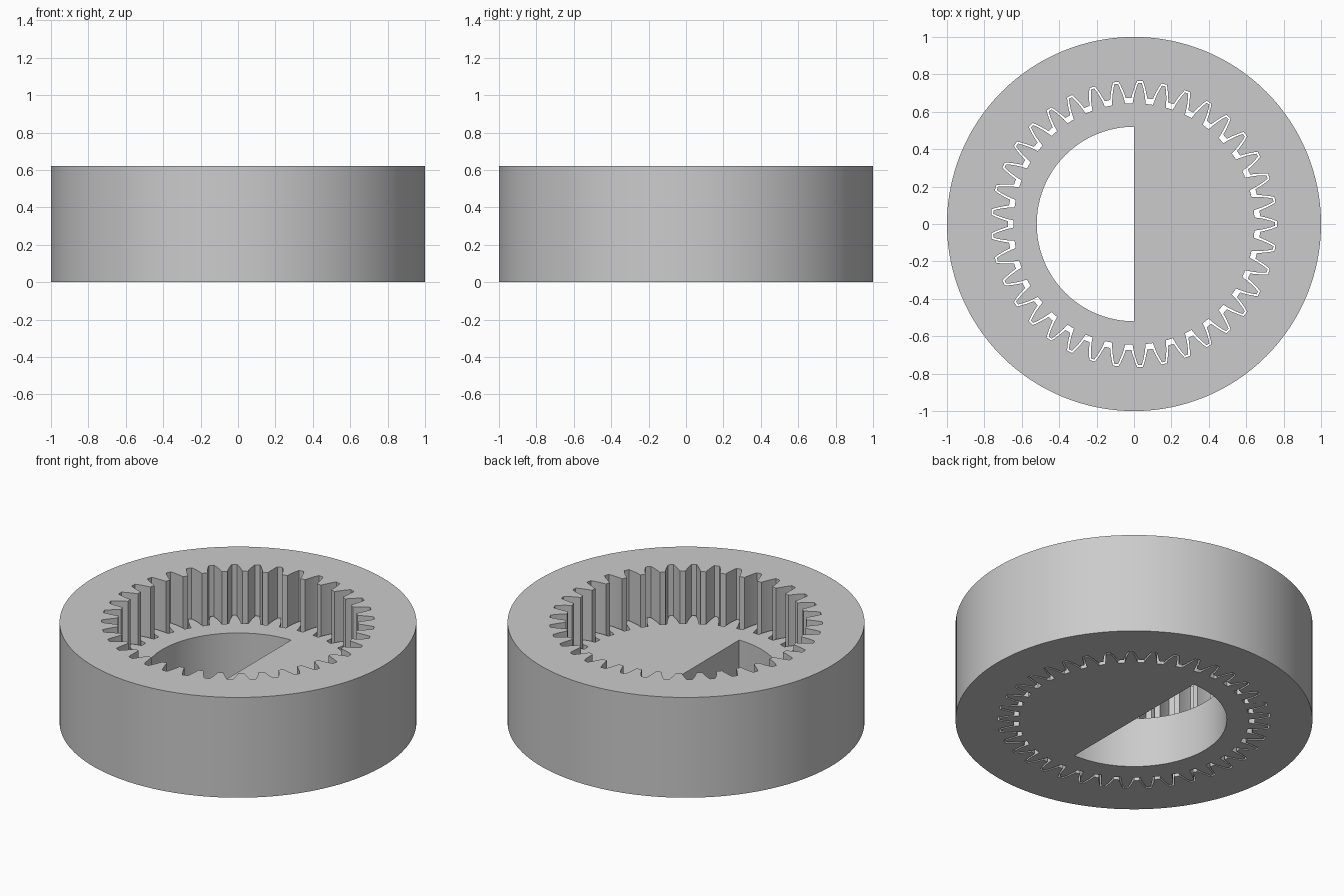
import bpy, bmesh
from math import pi, sin, cos

if "Cube" in bpy.data.objects:
    bpy.data.objects.remove(bpy.data.objects["Cube"])

TEETH = 37
RING_HEIGHT = 0.62
GEAR_HEIGHT = 0.31

grey = bpy.data.materials.new("light_grey")
grey.use_nodes = True
colour = (0.6, 0.6, 0.6, 1)
grey.diffuse_color = colour
grey.node_tree.nodes["Principled BSDF"].inputs["Base Color"].default_value = colour


def arc(radius, start, end, steps):
    return [(radius * cos(start + (end - start) * i / steps),
             radius * sin(start + (end - start) * i / steps)) for i in range(steps + 1)]


def toothed(half_profile):
    """Closed gear outline; half_profile lists (radius, half width) from root to crest."""
    points = []
    for k in range(TEETH):
        centre = 2 * pi * k / TEETH
        flank = [(r, -w) for r, w in half_profile] + [(r, w) for r, w in reversed(half_profile)]
        points += [(r * cos(centre + w / r), r * sin(centre + w / r)) for r, w in flank]
    return points


def prism(name, outlines, height):
    """Extrude outlines upward from the floor; inner outlines become holes."""
    curve = bpy.data.curves.new(name + "_outline", 'CURVE')
    curve.dimensions = '2D'
    curve.fill_mode = 'BOTH'
    curve.extrude = height / 2
    for outline in outlines:
        spline = curve.splines.new('POLY')
        spline.points.add(len(outline) - 1)
        for point, (x, y) in zip(spline.points, outline):
            point.co = (x, y, 0, 1)
        spline.use_cyclic_u = True
    helper = bpy.data.objects.new(name + "_helper", curve)
    bpy.context.scene.collection.objects.link(helper)
    bpy.context.view_layer.update()
    mesh = bpy.data.meshes.new_from_object(
        helper.evaluated_get(bpy.context.evaluated_depsgraph_get()))
    bpy.data.objects.remove(helper)

    # Weld the caps to the walls and seat the part on the floor
    bm = bmesh.new()
    bm.from_mesh(mesh)
    bmesh.ops.remove_doubles(bm, verts=bm.verts, dist=0.0001)
    bmesh.ops.translate(bm, verts=bm.verts, vec=(0, 0, height / 2))
    bmesh.ops.recalc_face_normals(bm, faces=bm.faces)
    bm.to_mesh(mesh)
    bm.free()
    mesh.materials.clear()
    mesh.materials.append(grey)
    mesh.name = name
    part = bpy.data.objects.new(name, mesh)
    bpy.context.scene.collection.objects.link(part)
    bpy.ops.object.select_all(action='DESELECT')
    part.select_set(True)
    bpy.context.view_layer.objects.active = part
    bpy.ops.object.shade_smooth_by_angle(angle=pi / 9)
    return part


# Outer ring with internal teeth
groove = [(0.675, 0.042), (0.69, 0.039), (0.72, 0.031), (0.745, 0.023), (0.765, 0.015)]
prism("toothed_ring", [arc(1, 0, 2 * pi, 128)[:-1], toothed(groove)], RING_HEIGHT)

# Meshing gear plate with a half-round opening
tooth = [(0.645, 0.035), (0.675, 0.031), (0.7, 0.026), (0.73, 0.018), (0.755, 0.009)]
prism("inner_gear", [toothed(tooth), arc(0.52, pi / 2, 3 * pi / 2, 48)], GEAR_HEIGHT)
